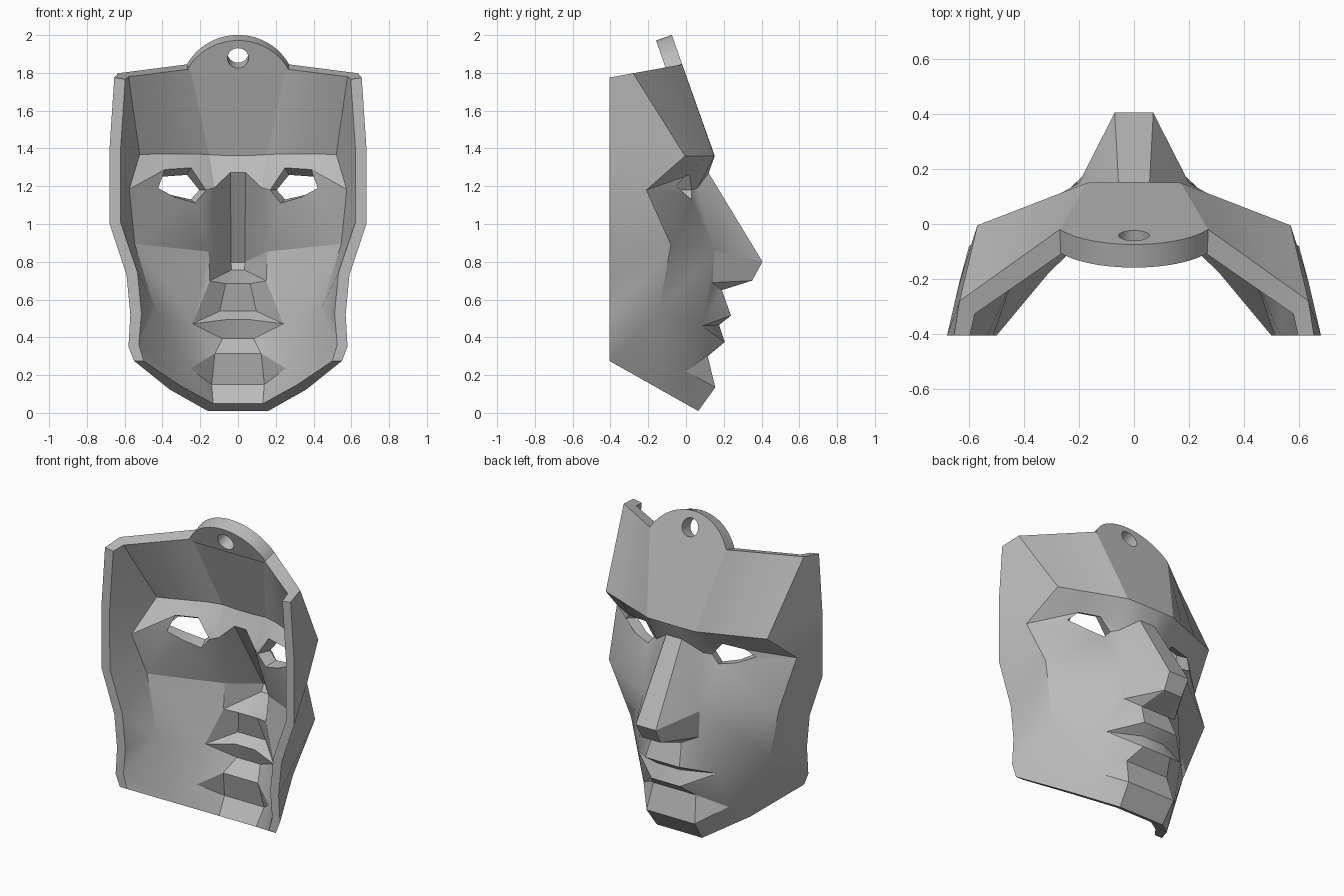
import bpy, bmesh, math
from mathutils import Vector as V

cube = bpy.data.objects.get("Cube")
if cube:
    bpy.data.objects.remove(cube)

mat = bpy.data.materials.new("plain grey")
mat.use_nodes = True
GREY = (0.5, 0.5, 0.5, 1)
mat.diffuse_color = GREY
mat.node_tree.nodes["Principled BSDF"].inputs["Base Color"].default_value = GREY

BACK = -0.405


def top_z(y):
    return 1.845 + 0.18 * (y + 0.02)


def bottom_z(y):
    return 0.275 - 0.564 * (y - BACK)


def between(a, b, steps):
    return [V(a).lerp(V(b), t) for t in steps]


bm = bmesh.new()


def face(points):
    """Add a face, dropping repeated corners."""
    unique = []
    for p in map(V, points):
        if all((p - q).length > 1e-5 for q in unique):
            unique.append(p)
    if len(unique) > 2:
        bm.faces.new([bm.verts.new(p) for p in unique])


def flip(p):
    return V((-p[0], p[1], p[2]))


def loft(*rows, middle=False):
    """Skin rows of landmarks on both halves, optionally across the middle."""
    for upper, lower in zip(rows, rows[1:]):
        for i in range(len(upper) - 1):
            quad = [upper[i], upper[i + 1], lower[i + 1], lower[i]]
            face(quad)
            face([flip(p) for p in quad])
        if middle:
            face([upper[0], lower[0], flip(lower[0]), flip(upper[0])])


# Landmarks of one half
brow_mid, brow_in, brow_out = (.055, .152, 1.36), (.17, .15, 1.36), (.57, -.005, 1.36)
hair_mid, hair_in, hair_out = (.09, -.02, 1.845), (.27, -.02, 1.845), (.635, -.28, 1.798)
temple, cheek, cheekbone = (.635, -.21, 1.18), (.6, -.08, .89), (.2, .15, .86)
jaw, jaw_low = (.49, -.145, .53), (.36, -.135, .123)
root, nose_side = (.055, .12, 1.27), (.165, .06, 1.19)
tip, nose_base, nostril = (.07, .405, .80), (.065, .35, .70), (.19, .14, .69)
under_nose = (.1, .19, .65)
eye_in, eye_out = (.205, .03, 1.18), (.46, -.05, 1.2)
lid_in, lid_out = (.27, .02, 1.26), (.41, -.01, 1.25)
low_in, low_out = (.25, .03, 1.13), (.36, .0, 1.155)
lip_up, lip_line, lip_low = (.12, .238, .515), (.08, .175, .465), (.1, .205, .375)
mouth_corner = (.28, .085, .46)
chin_top, chin, chin_low = (.15, .115, .3), (.17, .155, .135), (.16, .065, .01)
chin_side = (.3, .0, .22)

# Forehead and the underside of the brow
STEPS = (0, .25, .6, 1)
brow = [brow_mid] + between(brow_in, brow_out, STEPS)
hair = [hair_mid] + between(hair_in, hair_out, STEPS)
loft(hair, brow, [root, nose_side, lid_in, lid_out, temple], middle=True)

# Eye sockets around the open eyes
loft([nose_side, lid_in], [nose_side, eye_in])
loft([lid_out, temple], [eye_out, temple])
loft([nose_side, eye_in, low_in, low_out, eye_out],
     [cheekbone, cheekbone, cheekbone, cheek, temple])

# Nose
loft([root, nose_side], [tip, cheekbone], [nose_base, nostril],
     [under_nose, nostril], middle=True)

# Upper lip, cheeks and mouth
loft([under_nose, nostril, cheekbone, cheek],
     [lip_up, mouth_corner, mouth_corner, jaw], middle=True)
loft([lip_up, mouth_corner], [lip_line, mouth_corner],
     [lip_low, mouth_corner], middle=True)

# Chin and jaw
loft([lip_low, mouth_corner, jaw], [chin_top, chin_side, jaw],
     [chin, chin_side, jaw_low], [chin_low, chin_low, jaw_low], middle=True)

# Sides running back to the flat rim
rim = [(x, BACK, z) for x, z in ((.655, 1.775), (.68, 1.4), (.68, 1), (.59, .73),
                                 (.57, .52), (.58, .35), (.55, .275))]
loft(*zip([hair_out, brow_out, temple, cheek, jaw, jaw, jaw_low], rim))

bmesh.ops.remove_doubles(bm, verts=bm.verts, dist=1e-4)
bmesh.ops.recalc_face_normals(bm, faces=bm.faces)
if sum(f.normal.y * f.calc_area() for f in bm.faces) < 0:
    bmesh.ops.reverse_faces(bm, faces=bm.faces)
bm.normal_update()

# Inner wall: offset copy, with its edges kept on the cut planes
inner = {}
for v in list(bm.verts):
    k = min(v.calc_shell_factor(), 1.3)
    p = v.co - V((v.normal.x * .06, v.normal.y * .085, v.normal.z * .07)) * k
    if v.co.y < BACK + .001:
        p.y = BACK
    if v.is_boundary and abs(v.co.z - top_z(v.co.y)) < .02:
        p.z = top_z(p.y) - .01
    if v.is_boundary and abs(v.co.z - bottom_z(v.co.y)) < .01:
        p.z = bottom_z(p.y)
    inner[v] = p
border = [e for e in bm.edges if e.is_boundary]
outer_faces = list(bm.faces)
twin = {v: bm.verts.new(p) for v, p in inner.items()}
for f in outer_faces:
    bm.faces.new([twin[v] for v in reversed(f.verts)])
for e in border:
    a, b = e.verts
    bm.faces.new([a, b, twin[b], twin[a]])
bmesh.ops.recalc_face_normals(bm, faces=bm.faces)

mesh = bpy.data.meshes.new("mask_shell")
bm.to_mesh(mesh)
bm.free()
shell = bpy.data.objects.new("mask_shell", mesh)
bpy.context.collection.objects.link(shell)

# Hanging tab: a round segment with a hole, in the plane of the forehead
R, RISE, HALF, THICK = .303, .165, .27, .089
curve = bpy.data.curves.new("hanging_tab", "CURVE")
curve.dimensions = "2D"
curve.fill_mode = "BOTH"
curve.extrude = THICK / 2


def outline(points):
    s = curve.splines.new("POLY")
    s.points.add(len(points) - 1)
    for q, (x, y) in zip(s.points, points):
        q.co = (x, y, 0, 1)
    s.use_cyclic_u = True


def arc(radius, cy, start, end, n):
    return [(radius * math.cos(start + (end - start) * i / n),
             cy + radius * math.sin(start + (end - start) * i / n)) for i in range(n + 1)]


edge = math.acos(HALF / R)
outline(arc(R, RISE - R, edge, math.pi - edge, 24) + [(-HALF, -.015), (HALF, -.015)])
outline(arc(.056, .066, 0, math.tau, 24)[:-1])
tab = bpy.data.objects.new("hanging_tab", curve)
bpy.context.collection.objects.link(tab)
tilt = math.atan2(.17, .485)
tab.rotation_euler.x = math.pi / 2 + tilt
tab.location = V((0, -.02, 1.845)) - V((0, math.cos(tilt), math.sin(tilt))) * THICK / 2

bpy.ops.object.select_all(action="DESELECT")
tab.select_set(True)
bpy.context.view_layer.objects.active = tab
bpy.ops.object.convert(target="MESH")
tab = bpy.context.object

for ob in (shell, tab):
    ob.data.materials.clear()
    ob.data.materials.append(mat)
    ob.select_set(True)
    bpy.context.view_layer.objects.active = ob
bpy.ops.object.shade_smooth_by_angle(angle=math.radians(25))
